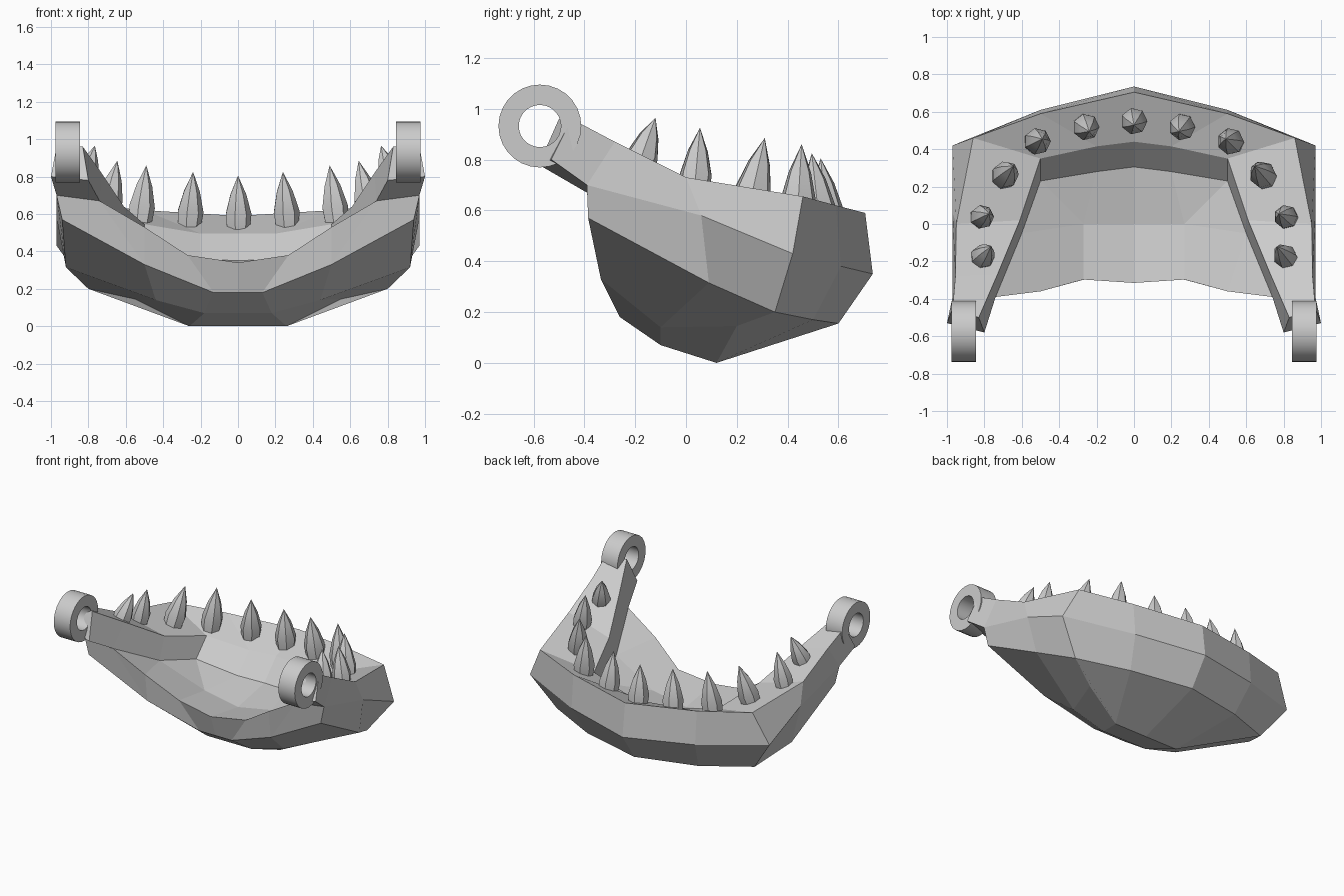
import bpy, bmesh
from math import cos, sin, pi
from mathutils import Vector

if "Cube" in bpy.data.objects:
    bpy.data.objects.remove(bpy.data.objects["Cube"])


def make_object(name, bm):
    bmesh.ops.recalc_face_normals(bm, faces=bm.faces)
    me = bpy.data.meshes.new(name)
    bm.to_mesh(me)
    bm.free()
    ob = bpy.data.objects.new(name, me)
    bpy.context.collection.objects.link(ob)
    return ob


def smooth(ob, angle):
    bpy.ops.object.select_all(action='DESELECT')
    ob.select_set(True)
    bpy.context.view_layer.objects.active = ob
    bpy.ops.object.shade_smooth_by_angle(angle=angle)


# Right half of the jaw as named guide lines, running from hinge to chin
rows = {
    # outer top rim, inner top rim
    'A': [(.97, -.45, .96), (.955, -.28, .87), (.95, 0, .73), (.86, .46, .655), (.5, .59, .62), (0, .705, .59)],
    'I': [(.83, -.5, .96), (.73, -.27, .82), (.61, .02, .64), (.5, .35, .545), (.2, .415, .495), (0, .44, .495)],
    # foot of inner wall, widest outer line
    'W': [(.8, -.58, .78), (.74, -.39, .67), (.6, -.05, .49), (.5, .23, .42), (.2, .28, .36), (0, .305, .35)],
    'B': [(1, -.53, .80), (.97, -.39, .70), (.97, .06, .58), (.97, .42, .43), (.5, .61, .38), (0, .735, .35)],
}
under = {
    # lower outer line, underside lines, back lip, floor
    'C': [None, (.94, -.385, .57), (.92, .09, .315), (.8, .35, .2), (.45, .5, .17), (0, .6, .155)],
    'D': [None, (.5, -.335, .33), (.44, -.1, .14), (.55, .2, .145)],
    'E': [None, (.13, -.26, .18), (.18, -.1, .07), (.26, .12, 0)],
    'F': [None, (0, -.26, .18), (0, -.1, .07), (0, .12, 0)],
    'L': [None, (.5, -.36, .53), (.27, -.297, .38), (0, -.315, .34)],
    'M': [None, (.27, 0, .34), (0, 0, .29)],
}
faces = ['A0 A1 I1 I0', 'A0 B0 B1 A1', 'I0 W0 W1 I1', 'A0 I0 W0 B0', 'B0 W0 W1 B1']
for i in range(1, 5):
    for a, b in ('AI', 'IW', 'AB', 'BC'):
        faces.append(f'{a}{i} {b}{i} {b}{i+1} {a}{i+1}')
for i in (1, 2):
    for a, b in ('CD', 'DE', 'EF'):
        faces.append(f'{a}{i} {b}{i} {b}{i+1} {a}{i+1}')
faces += ['C3 D3 E3 C4', 'E3 F3 C5 C4',                       # chin underside
          'B1 W1 D1 C1', 'W1 L1 D1', 'L1 L2 E1 D1', 'L2 L3 F1 E1',  # back lip
          'W1 W2 L1', 'W2 M1 L2 L1', 'M1 M2 L3 L2',           # mouth floor
          'W2 W3 M1', 'W3 W4 M1', 'W4 W5 M2 M1']

bm = bmesh.new()
verts = {}
for k, pts in {**rows, **under}.items():
    for i, p in enumerate(pts):
        if p:
            verts[f'{k}{i}'] = bm.verts.new(p)
for f in faces:
    bm.faces.new([verts[n] for n in f.split()])
# Mirror and weld at the centre
bmesh.ops.recalc_face_normals(bm, faces=bm.faces)
half = bmesh.ops.duplicate(bm, geom=bm.verts[:] + bm.edges[:] + bm.faces[:])['geom']
for v in half:
    if isinstance(v, bmesh.types.BMVert):
        v.co.x = -v.co.x
bmesh.ops.remove_doubles(bm, verts=bm.verts[:], dist=1e-4)
make_object('jaw', bm)


# Teeth: faceted spikes from base to tip
def tooth(name, base, tip, r=.075, n=7):
    base, tip = Vector(base), Vector(tip)
    axis = tip - base
    rot = Vector((0, 0, 1)).rotation_difference(axis)
    bm = bmesh.new()
    rings = []
    for t, s in ((0, .85), (.35, 1), (.68, .62)):
        rings.append([bm.verts.new(base + axis * t + rot @ Vector(
            (r * s * cos(2 * pi * j / n), r * s * sin(2 * pi * j / n), 0))) for j in range(n)])
    top = bm.verts.new(tip)
    bm.faces.new(rings[0])
    for j in range(n):
        k = (j + 1) % n
        for a, b in zip(rings, rings[1:]):
            bm.faces.new((a[j], a[k], b[k], b[j]))
        bm.faces.new((rings[2][j], rings[2][k], top))
    smooth(make_object(name, bm), .6)


teeth = [((0, .56, .49), (0, .53, .805)),
         ((.265, .53, .50), (.24, .495, .825)),
         ((.53, .435, .52), (.49, .455, .86)),
         ((.71, .24, .57), (.645, .31, .885)),
         ((.83, .03, .64), (.775, .055, .925)),
         ((.83, -.2, .73), (.765, -.12, .965))]
for i, (b, t) in enumerate(teeth):
    r = .072 if i < 4 else .064
    for s in ((1,) if i == 0 else (1, -1)):
        tooth('tooth', (b[0] * s, b[1], b[2]), (t[0] * s, t[1], t[2]), r)


# Hinge rings
def hinge(x, n=28):
    bm = bmesh.new()
    loops = [[bm.verts.new((x + dx, -.575 + r * cos(2 * pi * j / n), .932 + r * sin(2 * pi * j / n)))
              for j in range(n)]
             for r, dx in ((.163, -.066), (.163, .066), (.083, .066), (.083, -.066))]
    for i in range(4):
        a, b = loops[i], loops[(i + 1) % 4]
        for j in range(n):
            k = (j + 1) % n
            bm.faces.new((a[j], a[k], b[k], b[j]))
    smooth(make_object('hinge_ring', bm), .6)


for x in (-.91, .91):
    hinge(x)
